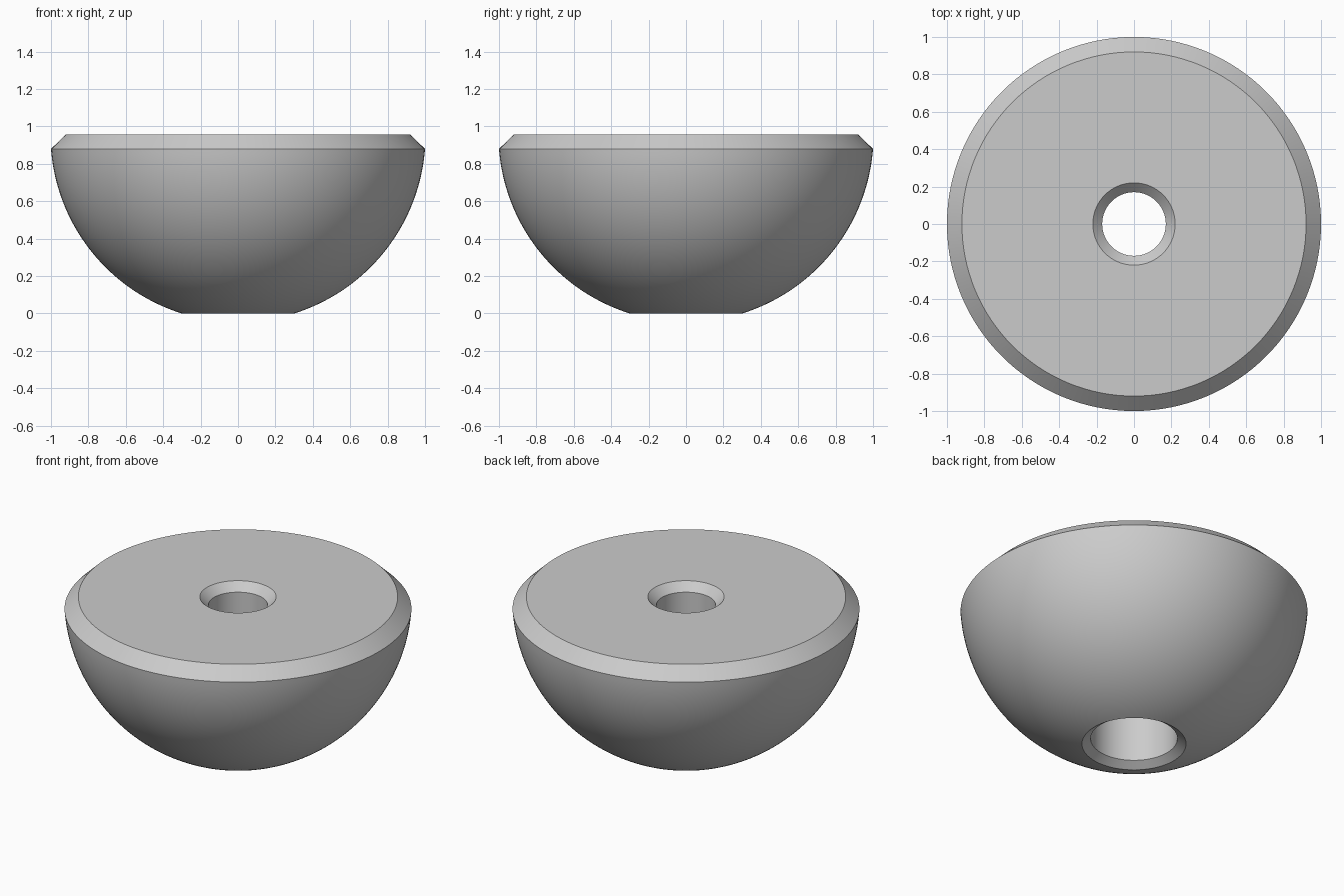
import bpy
import bmesh
import math

cube = bpy.data.objects.get("Cube")
if cube:
    bpy.data.objects.remove(cube, do_unlink=True)

# Plain grey finish
grey = bpy.data.materials.new("grey")
grey.use_nodes = True
colour = (0.6, 0.6, 0.6, 1)
grey.diffuse_color = colour
grey.node_tree.nodes["Principled BSDF"].inputs["Base Color"].default_value = colour

# Half profile (radius, height): spherical outside, from the base up to the rim
TOP, RIM, BASE_R = 0.957, 0.88, 0.3
RADIUS = math.hypot(BASE_R, TOP)
low = math.asin(TOP / RADIUS)
high = math.asin((TOP - RIM) / RADIUS)
STEPS = 40
profile = []
for i in range(STEPS + 1):
    a = low + (high - low) * i / STEPS
    profile.append((RADIUS * math.cos(a), TOP - RADIUS * math.sin(a)))

# Bevelled rim, flat top, bevelled bore and wider lower bore
profile += [(0.92, TOP), (0.22, TOP), (0.17, TOP - 0.05),
            (0.17, 0.5), (0.25, 0.5), (0.25, 0.035)]

# Revolve the closed profile about the vertical axis
bm = bmesh.new()
verts = [bm.verts.new((r, 0, z)) for r, z in profile]
edges = [bm.edges.new((v, verts[i - 1])) for i, v in enumerate(verts)]
bmesh.ops.spin(bm, geom=verts + edges, axis=(0, 0, 1), cent=(0, 0, 0),
               angle=math.tau, steps=128, use_merge=True)
bmesh.ops.remove_doubles(bm, verts=bm.verts, dist=0.0001)
bmesh.ops.recalc_face_normals(bm, faces=bm.faces)
mesh = bpy.data.meshes.new("domed_body")
bm.to_mesh(mesh)
bm.free()
mesh.materials.append(grey)

body = bpy.data.objects.new("domed_body", mesh)
bpy.context.collection.objects.link(body)
bpy.ops.object.select_all(action="DESELECT")
body.select_set(True)
bpy.context.view_layer.objects.active = body
bpy.ops.object.shade_smooth_by_angle(angle=math.radians(25))
